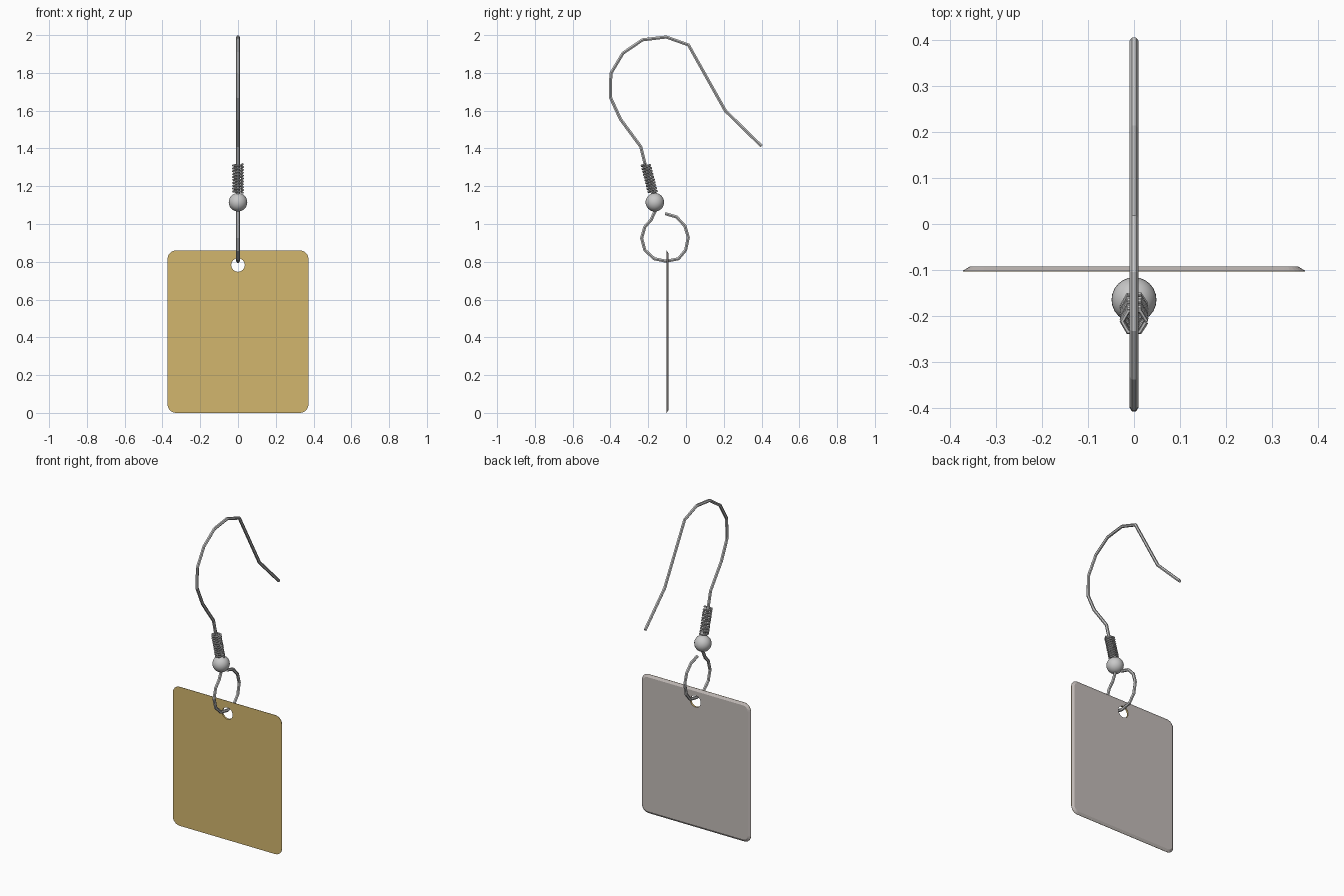
import bpy, bmesh, math
from mathutils import Vector

if "Cube" in bpy.data.objects:
    bpy.data.objects.remove(bpy.data.objects["Cube"])


def material(name, rgb):
    m = bpy.data.materials.new(name)
    m.diffuse_color = (*rgb, 1)
    m.use_nodes = True
    m.node_tree.nodes["Principled BSDF"].inputs["Base Color"].default_value = m.diffuse_color
    return m


silver = material("silver", (0.58, 0.58, 0.58))
gold = material("gold", (0.65, 0.47, 0.155))
backing = material("warm_grey_backing", (0.55, 0.505, 0.485))


def add_object(name, mesh, mats):
    ob = bpy.data.objects.new(name, mesh)
    bpy.context.collection.objects.link(ob)
    for m in mats:
        mesh.materials.append(m)
    return ob


def wire(name, points, radius):
    """Six-sided wire along a polyline, turned into a mesh."""
    cu = bpy.data.curves.new(name + "_path", "CURVE")
    cu.dimensions = "3D"
    cu.bevel_depth = radius
    cu.bevel_resolution = 1
    cu.use_fill_caps = True
    sp = cu.splines.new("POLY")
    sp.points.add(len(points) - 1)
    for p, co in zip(sp.points, points):
        p.co = (*co, 1)
    sp.use_smooth = False
    tmp = bpy.data.objects.new(name + "_tmp", cu)
    bpy.context.collection.objects.link(tmp)
    dg = bpy.context.evaluated_depsgraph_get()
    mesh = bpy.data.meshes.new_from_object(tmp.evaluated_get(dg))
    bpy.data.objects.remove(tmp)
    mesh.materials.clear()
    for p in mesh.polygons:
        p.use_smooth = False
        p.material_index = 0
    return add_object(name, mesh, [silver])


# Ear hook and open hanging loop: one bent wire in the y-z plane
path = [(0.40, 1.412), (0.208, 1.60), (0.013, 1.948), (-0.105, 1.99),
        (-0.23, 1.975), (-0.333, 1.905), (-0.398, 1.797), (-0.40, 1.67),
        (-0.347, 1.555), (-0.24, 1.41), (-0.165, 1.11), (-0.165, 1.065),
        (-0.185, 1.022), (-0.218, 0.985), (-0.235, 0.925), (-0.218, 0.862),
        (-0.168, 0.816), (-0.105, 0.803), (-0.04, 0.816), (-0.002, 0.862),
        (0.012, 0.93), (-0.006, 0.99), (-0.05, 1.037), (-0.11, 1.055)]
wire("ear_hook", [(0, y, z) for y, z in path], 0.0095)

# Coil wound round the hook above the bead, six steps per turn
start, end = Vector((0, -0.175, 1.165)), Vector((0, -0.214, 1.317))
side = Vector((1, 0, 0))
across = (end - start).normalized().cross(side)
turns, steps, r = 10, 6, 0.026
coil = []
for i in range(turns * steps + 1):
    a = math.tau * i / steps
    coil.append(start.lerp(end, i / (turns * steps))
                + r * (math.cos(a) * side + math.sin(a) * across))
wire("coil", coil, 0.0055)

# Bead
bm = bmesh.new()
bmesh.ops.create_uvsphere(bm, u_segments=24, v_segments=16, radius=0.049)
for f in bm.faces:
    f.smooth = True
me = bpy.data.meshes.new("bead")
bm.to_mesh(me)
bm.free()
add_object("bead", me, [silver]).location = (0, -0.165, 1.115)

# Pendant plate: gold front, grey chamfered back, round hole
W, H, CR = 0.373, 0.86, 0.045
FRONT, RIM, BACK = -0.104, -0.102, -0.093
bm = bmesh.new()


def outline(y, inset):
    ring = []
    rad = CR - inset
    for k, (sx, top) in enumerate([(1, 1), (-1, 1), (-1, 0), (1, 0)]):
        cx, cz = sx * (W - CR), (H - CR if top else CR)
        for i in range(7):
            a = math.pi / 2 * (k + i / 6)
            ring.append(bm.verts.new((cx + rad * math.cos(a), y,
                                      cz + rad * math.sin(a))))
    return ring


def hole(y):
    return [bm.verts.new((0.036 * math.cos(math.tau * i / 24), y,
                          0.783 + 0.036 * math.sin(math.tau * i / 24)))
            for i in range(24)]


def bridge(a, b, mat):
    n = len(a)
    for i in range(n):
        j = (i + 1) % n
        bm.faces.new((a[i], a[j], b[j], b[i])).material_index = mat


def cap(outer, inner, mat, ny):
    edges = [bm.edges.get((ring[i - 1], ring[i]))
             for ring in (outer, inner) for i in range(len(ring))]
    res = bmesh.ops.triangle_fill(bm, edges=edges, use_beauty=True,
                                  normal=(0, ny, 0))
    for f in res["geom"]:
        if isinstance(f, bmesh.types.BMFace):
            f.material_index = mat


o1, o2, o3 = outline(FRONT, 0), outline(RIM, 0), outline(BACK, 0.015)
h1, h2 = hole(FRONT), hole(BACK)
bridge(o1, o2, 0)
bridge(o2, o3, 1)
bridge(h1, h2, 0)
cap(o1, h1, 0, -1)
cap(o3, h2, 1, 1)
bmesh.ops.recalc_face_normals(bm, faces=bm.faces)
me = bpy.data.meshes.new("pendant_plate")
bm.to_mesh(me)
bm.free()
add_object("pendant_plate", me, [gold, backing])
